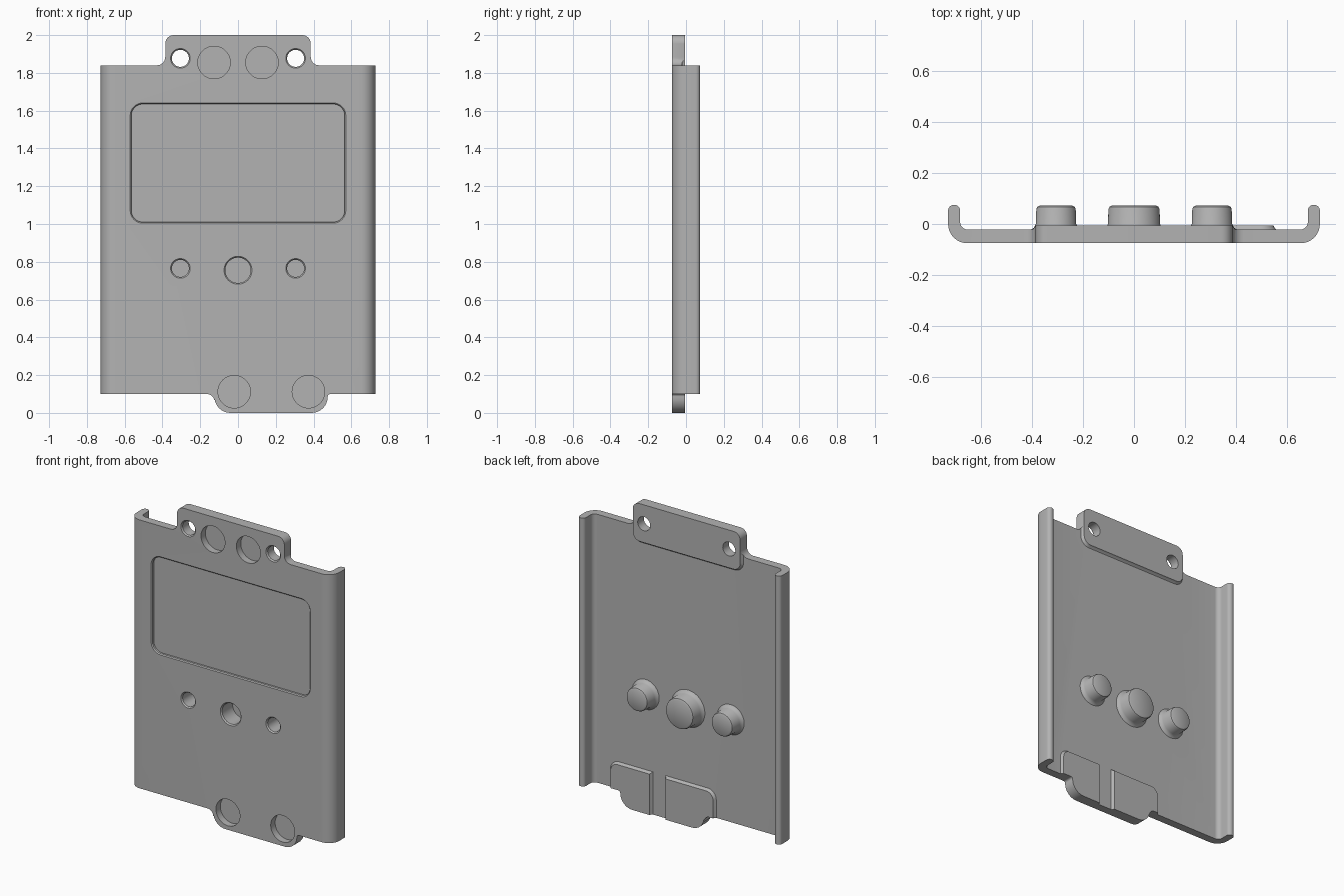
import bpy, bmesh, math
from mathutils import Vector

if "Cube" in bpy.data.objects:
    bpy.data.objects.remove(bpy.data.objects["Cube"], do_unlink=True)

FRONT, BACK, INNER, PAD = -0.075, 0.075, -0.022, -0.005

grey = bpy.data.materials.new("plain grey")
grey.use_nodes = True
grey.diffuse_color = (0.45, 0.45, 0.45, 1)
grey.node_tree.nodes["Principled BSDF"].inputs["Base Color"].default_value = grey.diffuse_color


def rounded(points, steps=8):
    """Closed 2D outline from (u, v, corner radius) points."""
    out = []
    for i, (u, v, r) in enumerate(points):
        p = Vector((u, v))
        if r <= 0:
            out.append(p)
            continue
        a = (Vector(points[i - 1][:2]) - p).normalized()
        b = (Vector(points[(i + 1) % len(points)][:2]) - p).normalized()
        half = a.angle(b) / 2
        centre = p + (a + b).normalized() * r / math.sin(half)
        start = p + a * r / math.tan(half) - centre
        end = p + b * r / math.tan(half) - centre
        sweep = start.angle_signed(end)
        for k in range(steps + 1):
            t = -sweep * k / steps
            c, s = math.cos(t), math.sin(t)
            out.append(centre + Vector((start.x * c - start.y * s, start.x * s + start.y * c)))
    return out


def rect(x0, x1, z0, z1, radii, grow=0.0):
    """Rounded rectangle; radii run lower left, lower right, upper right, upper left."""
    corners = [(x0 - grow, z0 - grow), (x1 + grow, z0 - grow),
               (x1 + grow, z1 + grow), (x0 - grow, z1 + grow)]
    return rounded([(u, v, r + grow if r else 0) for (u, v), r in zip(corners, radii)])


def circle(x, z, r, n=48):
    return [Vector((x + r * math.cos(math.tau * k / n), z + r * math.sin(math.tau * k / n)))
            for k in range(n)]


def loft(name, layers, upright=False):
    """Solid through stacked (level, outline) layers, along y, or along z if upright."""
    bm = bmesh.new()
    rings = [[bm.verts.new((p.x, p.y, w) if upright else (p.x, w, p.y)) for p in loop]
             for w, loop in layers]
    for low, high in zip(rings, rings[1:]):
        for i in range(len(low)):
            j = (i + 1) % len(low)
            bm.faces.new((low[i], low[j], high[j], high[i]))
    bm.faces.new(rings[0])
    bm.faces.new(rings[-1])
    bmesh.ops.recalc_face_normals(bm, faces=bm.faces)
    mesh = bpy.data.meshes.new(name)
    bm.to_mesh(mesh)
    bm.free()
    mesh.materials.append(grey)
    obj = bpy.data.objects.new(name, mesh)
    bpy.context.collection.objects.link(obj)
    return obj


def combine(tool, operation):
    mod = panel.modifiers.new(tool.name, "BOOLEAN")
    mod.object, mod.operation, mod.solver = tool, operation, "EXACT"
    bpy.context.view_layer.objects.active = panel
    bpy.ops.object.modifier_apply(modifier=mod.name)
    bpy.data.objects.remove(tool, do_unlink=True)


# Channel with two folded side rails
W, RAIL = 0.727, 0.68
section = rounded([(-W, BACK, 0.023), (-W, FRONT, 0.075), (W, FRONT, 0.075), (W, BACK, 0.023),
                   (RAIL, BACK, 0.023), (RAIL, INNER, 0.03),
                   (-RAIL, INNER, 0.03), (-RAIL, BACK, 0.023)])
panel = loft("cover_panel", [(-0.1, section), (2.1, section)], upright=True)

# Thick pads behind the upper and lower tabs
pads = [("upper_pad", (-0.385, 0.385, 1.755, 2.2), (0.05, 0.05, 0, 0)),
        ("lower_pad_left", (0.265, 0.545, -0.2, 0.265), (0, 0, 0.05, 0)),
        ("lower_pad_right", (-0.19, 0.15, -0.2, 0.265), (0, 0, 0, 0.05))]
for name, box, radii in pads:
    combine(loft(name, [(-0.05, rect(*box, radii, 0.012)), (INNER, rect(*box, radii, 0.012)),
                        (-0.012, rect(*box, radii, 0.003)), (PAD, rect(*box, radii))]), "UNION")

# Trim everything to the outline with its two tabs
LOW, HIGH, TAB = 0.1, 1.84, 0.385
outline = rounded([(-1, LOW, 0), (-0.125, LOW, 0.04), (-0.125, 0, 0.085), (0.475, 0, 0.085),
                   (0.475, LOW, 0.04 * 0.35), (1, LOW, 0), (1, HIGH, 0), (TAB, HIGH, 0.045),
                   (TAB, 2, 0.045), (-TAB, 2, 0.045), (-TAB, HIGH, 0.045), (-1, HIGH, 0)])
combine(loft("outline_trim", [(-0.3, outline), (0.3, outline)]), "INTERSECT")

# Hollow bosses on the back, open at the front
for x, z, r, hole in ((-0.305, 0.765, 0.077, 0.045), (0, 0.755, 0.1, 0.067),
                      (0.305, 0.765, 0.077, 0.045)):
    boss = [(-0.05, r + 0.02), (INNER, r + 0.02), (-0.014, r + 0.009), (0.0, r + 0.002),
            (0.058, r), (0.067, r - 0.004), (0.072, r - 0.013)]
    combine(loft("boss", [(y, circle(x, z, q)) for y, q in boss]), "UNION")
    bore = [(-0.1, hole + 0.007), (FRONT, hole + 0.007), (FRONT + 0.008, hole), (0.04, hole)]
    combine(loft("bore", [(y, circle(x, z, q)) for y, q in bore]), "DIFFERENCE")

# Screw holes through the upper tab
for x in (-0.305, 0.305):
    hole = [(-0.1, 0.052), (FRONT, 0.052), (FRONT + 0.008, 0.045), (0.1, 0.045)]
    combine(loft("screw_hole", [(y, circle(x, 1.877, q)) for y, q in hole]), "DIFFERENCE")

# Shallow round pockets
for x, z in ((-0.127, 1.855), (0.127, 1.855), (-0.02, 0.112), (0.373, 0.112)):
    combine(loft("pocket", [(y, circle(x, z, 0.086)) for y in (-0.1, -0.03)]), "DIFFERENCE")

# Recessed label area
label = (-0.565, 0.565, 1.01, 1.635)
combine(loft("label_recess", [(y, rect(*label, [0.062] * 4, g)) for y, g in
                              ((-0.1, 0.006), (FRONT, 0.006), (FRONT + 0.006, 0), (-0.056, 0))]),
        "DIFFERENCE")

bpy.ops.object.select_all(action="DESELECT")
panel.select_set(True)
bpy.context.view_layer.objects.active = panel
bpy.ops.object.shade_smooth_by_angle(angle=math.radians(35))
